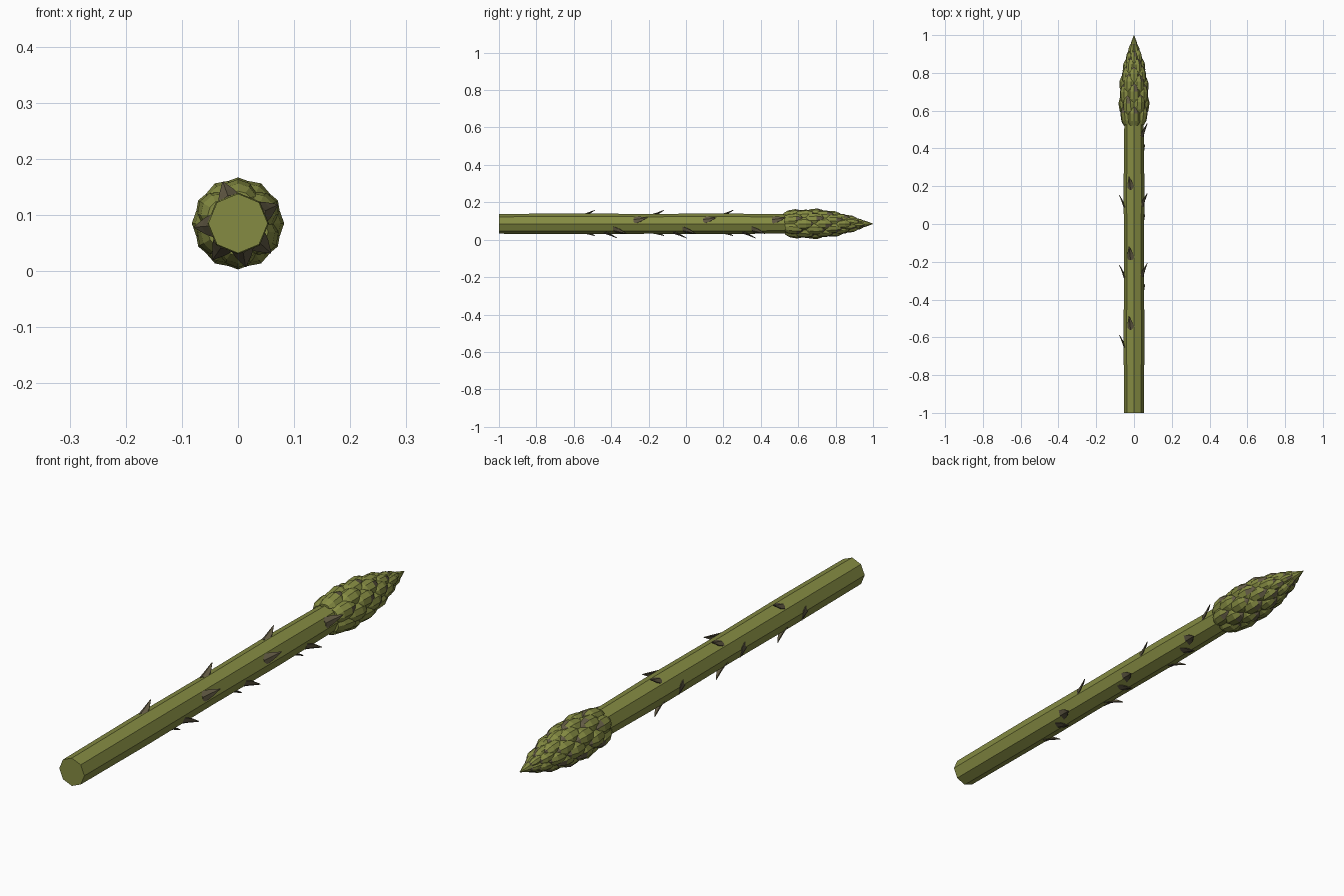
import bpy, math, random
from mathutils import Vector

if "Cube" in bpy.data.objects:
    bpy.data.objects.remove(bpy.data.objects["Cube"])

random.seed(4)
CZ = 0.085  # height of the stalk axis


def material(name, col):
    m = bpy.data.materials.new(name)
    m.diffuse_color = (*col, 1)
    m.use_nodes = True
    m.node_tree.nodes["Principled BSDF"].inputs["Base Color"].default_value = m.diffuse_color
    return m


green = material("olive green", (0.235, 0.26, 0.055))
brown = material("brown scale", (0.125, 0.105, 0.06))


def make(name, verts, faces, mats, idx=None):
    me = bpy.data.meshes.new(name)
    me.from_pydata(verts, [], faces)
    for m in mats:
        me.materials.append(m)
    if idx:
        for p, i in zip(me.polygons, idx):
            p.material_index = i
    ob = bpy.data.objects.new(name, me)
    bpy.context.collection.objects.link(ob)
    return ob


def at(ang, r, y, side=0.0):
    """Point at an angle round the axis, with a sideways tangent shift."""
    c, s = math.cos(ang), math.sin(ang)
    return Vector((r * c - side * s, y, CZ + r * s + side * c))


def lathe(name, profile, n):
    """Tube along y from (y, radius) pairs, capped at both ends."""
    verts = [at(2 * math.pi * k / n, r, y) for y, r in profile for k in range(n)]
    faces = [(j * n + k, (j + 1) * n + k, (j + 1) * n + (k + 1) % n, j * n + (k + 1) % n)
             for j in range(len(profile) - 1) for k in range(n)]
    last = (len(profile) - 1) * n
    faces += [tuple(range(n)), tuple(reversed(range(last, last + n)))]
    return make(name, verts, faces, [green])


# stalk and the core of the head
lathe("stalk", [(-1, .053), (-.6, .055), (-.2, .053), (.2, .055), (.56, .051)], 8)
lathe("head_core", [(.53, .05), (.62, .064), (.74, .062), (.84, .046),
                    (.92, .026), (.965, .014), (1.0, .001)], 8)

# overlapping domed scales of the head, tips brown
ROWS = [(0, .62, .25), (.22, .95, .8), (.6, 1, 1), (.86, .68, .65), (1, .22, .1)]
CROSS = [(-1, 0), (-.62, .72), (0, 1), (.62, .72), (1, 0)]


def scale(verts, faces, idx, ang, y, length, half, r0, r1, bulge):
    b = len(verts)
    n = len(CROSS)
    for t, w, h in ROWS:
        for cx, ch in CROSS:
            r = r0 + (r1 - r0) * t + bulge * h * ch - 0.006 * (1 - ch)
            verts.append(at(ang, r, y + length * t, cx * half * w))
    for j in range(len(ROWS) - 1):
        for k in range(n - 1):
            faces.append((b + j * n + k, b + (j + 1) * n + k,
                          b + (j + 1) * n + k + 1, b + j * n + k + 1))
            idx.append(1 if j == 3 or (j == 2 and k == 1 and random.random() < .5) else 0)
    m = b + (len(ROWS) - 1) * n
    faces.append(tuple(range(b, b + n)))
    faces.append(tuple(reversed(range(m, m + n))))
    idx.extend([0, 1])


verts, faces, idx = [], [], []
# ring: start y, scale length, half width, base radius, tip radius, bulge, count
RINGS = [(.525, .105, .035, .052, .060, .022, 6), (.58, .105, .036, .058, .062, .022, 6),
         (.635, .105, .035, .060, .060, .022, 6), (.69, .10, .034, .060, .053, .021, 6),
         (.745, .095, .031, .057, .043, .019, 6), (.795, .088, .027, .050, .033, .017, 6),
         (.845, .078, .022, .040, .023, .014, 6), (.89, .068, .018, .028, .012, .011, 5)]
for i, (y, ln, hw, r0, r1, bu, n) in enumerate(RINGS):
    for k in range(n):
        a = math.pi / 2 + 2 * math.pi * (k + .5 * (i % 2)) / n
        scale(verts, faces, idx, a, y + random.uniform(-.006, .006), ln, hw, r0, r1, bu)
make("head_scales", verts, faces, [green, brown], idx)

# small pointed bracts spiralling along the stalk, one set repeated three times
BRACTS = [(110, -.56), (25, -.28), (185, -.66), (235, -.56), (280, -.44), (318, -.39)]
verts, faces = [], []
for rep in range(3):
    for deg, y in BRACTS:
        y += .37 * rep
        if y > .5:
            continue
        a = math.radians(deg)
        b = len(verts)
        for t, w, r in ((0, .021, .050), (.035, .015, .062), (.072, .001, .079)):
            for s, lift in ((-1, -.005), (0, .003), (1, -.005)):
                verts.append(at(a, r + lift * w / .021, y + t, s * w))
        for j in range(2):
            for k in range(2):
                q = b + j * 3 + k
                faces.append((q, q + 3, q + 4, q + 1))
bracts = make("stalk_bracts", verts, faces, [brown])
mod = bracts.modifiers.new("thickness", 'SOLIDIFY')
mod.thickness = 0.003
